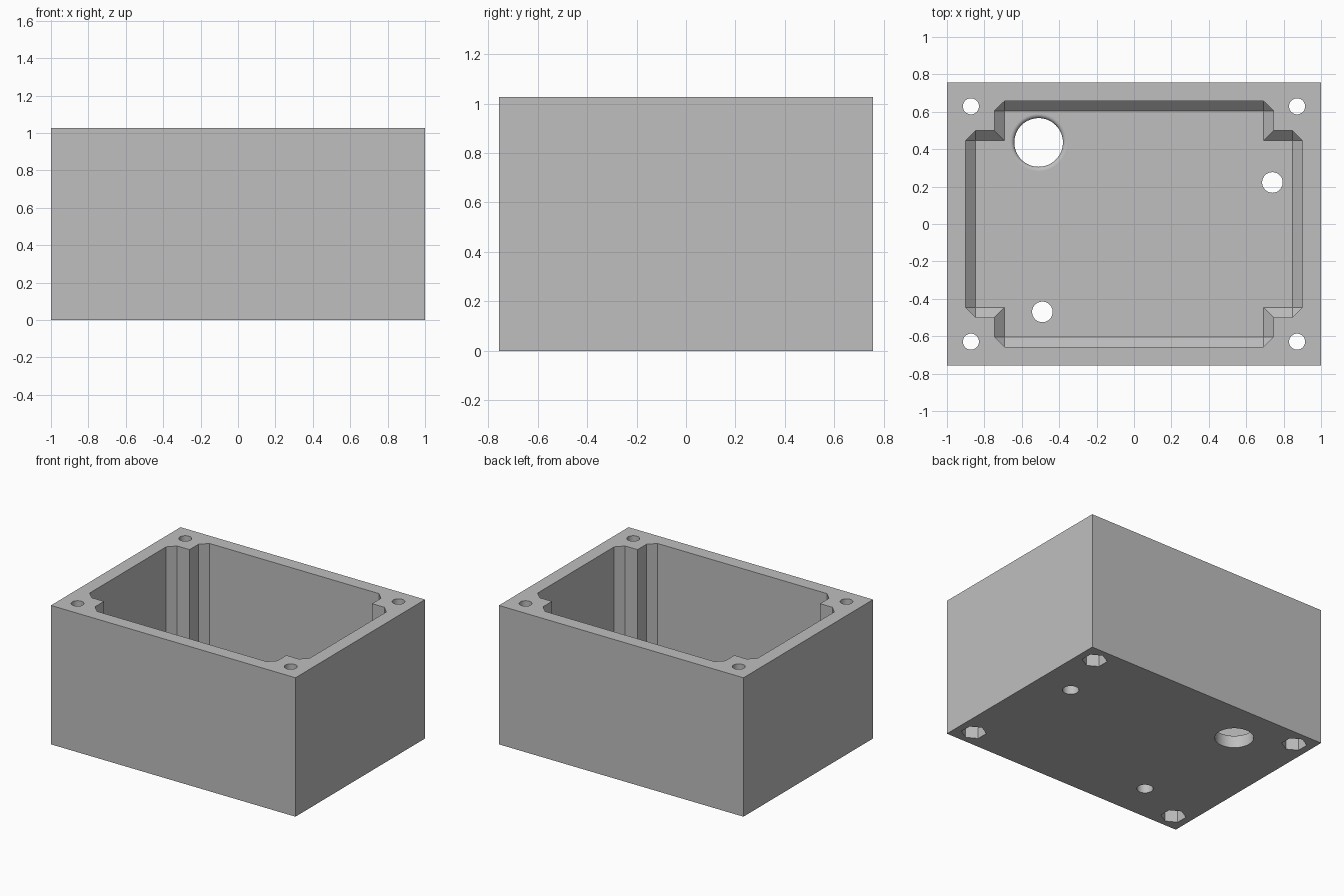
import bpy, bmesh, math
from mathutils import Matrix, Vector

if "Cube" in bpy.data.objects:
    bpy.data.objects.remove(bpy.data.objects["Cube"], do_unlink=True)

HALF_X, HALF_Y, HEIGHT = 1.0, 0.757, 1.027
FLOOR, CHAMFER = 0.1, 0.053

grey = bpy.data.materials.new("plain grey")
grey.use_nodes = True
grey.diffuse_color = (0.52, 0.52, 0.52, 1)
grey.node_tree.nodes["Principled BSDF"].inputs["Base Color"].default_value = grey.diffuse_color


def add_object(name, bm):
    bmesh.ops.recalc_face_normals(bm, faces=bm.faces)
    mesh = bpy.data.meshes.new(name)
    bm.to_mesh(mesh)
    bm.free()
    mesh.materials.append(grey)
    obj = bpy.data.objects.new(name, mesh)
    bpy.context.collection.objects.link(obj)
    return obj


def block(name, hx, hy, z0, z1, chamfer=0):
    bm = bmesh.new()
    size = Matrix.Diagonal((2 * hx, 2 * hy, z1 - z0, 1))
    bmesh.ops.create_cube(bm, size=1, matrix=Matrix.Translation((0, 0, (z0 + z1) / 2)) @ size)
    if chamfer:
        bmesh.ops.bevel(bm, geom=bm.edges[:], offset=chamfer, segments=1, affect='EDGES')
    return add_object(name, bm)


def turned(name, x, y, profile, sides=48, turn=0):
    """Closed solid of revolution from (radius, height) pairs."""
    bm = bmesh.new()
    rings = []
    for r, z in profile:
        angles = [turn + 2 * math.pi * i / sides for i in range(sides)]
        rings.append([bm.verts.new((x + r * math.cos(a), y + r * math.sin(a), z)) for a in angles])
    for low, high in zip(rings, rings[1:]):
        for i in range(sides):
            j = (i + 1) % sides
            bm.faces.new((low[i], low[j], high[j], high[i]))
    bm.faces.new(rings[0])
    bm.faces.new(rings[-1])
    return add_object(name, bm)


enclosure = block("enclosure_body", HALF_X, HALF_Y, 0, HEIGHT)

# Cross-shaped cavity: two chamfered blocks leave four corner posts
cutters = [
    block("cavity_long", 0.9, 0.5, FLOOR, HEIGHT + 0.3, CHAMFER),
    block("cavity_wide", 0.746, 0.657, FLOOR, HEIGHT + 0.3, CHAMFER),
]

# Screw holes through the posts, with hexagonal nut pockets underneath
for sx in (-1, 1):
    for sy in (-1, 1):
        x, y = sx * 0.872, sy * 0.629
        cutters.append(turned("screw_hole", x, y, [(0.043, -0.1), (0.043, HEIGHT + 0.1)], 32))
        cutters.append(turned("nut_pocket", x, y, [(0.085, -0.1), (0.085, 0.15)], 6, math.pi / 2))

# Small floor holes
for x, y in ((0.74, 0.222), (-0.49, -0.47)):
    cutters.append(turned("floor_hole", x, y, [(0.055, -0.1), (0.055, FLOOR + 0.1)]))

# Large cable hole with a rounded inner rim
R, F, STEPS = 0.13, 0.022, 8
profile = [(R, -0.1)]
for i in range(STEPS + 1):
    a = math.pi / 2 * i / STEPS
    profile.append((R + F * (1 - math.cos(a)), FLOOR - F + F * math.sin(a)))
profile.append((R + F, FLOOR + 0.1))
cutters.append(turned("cable_hole", -0.51, 0.436, profile, 64))

# Cut everything out of the body
bpy.ops.object.select_all(action='DESELECT')
bpy.context.view_layer.objects.active = enclosure
enclosure.select_set(True)
for cutter in cutters:
    cutter.hide_render = True
    mod = enclosure.modifiers.new(cutter.name, 'BOOLEAN')
    mod.operation = 'DIFFERENCE'
    mod.solver = 'EXACT'
    mod.object = cutter
    bpy.ops.object.modifier_apply(modifier=mod.name)
for cutter in cutters:
    bpy.data.objects.remove(cutter, do_unlink=True)

bpy.ops.object.shade_smooth_by_angle(angle=math.radians(25))
